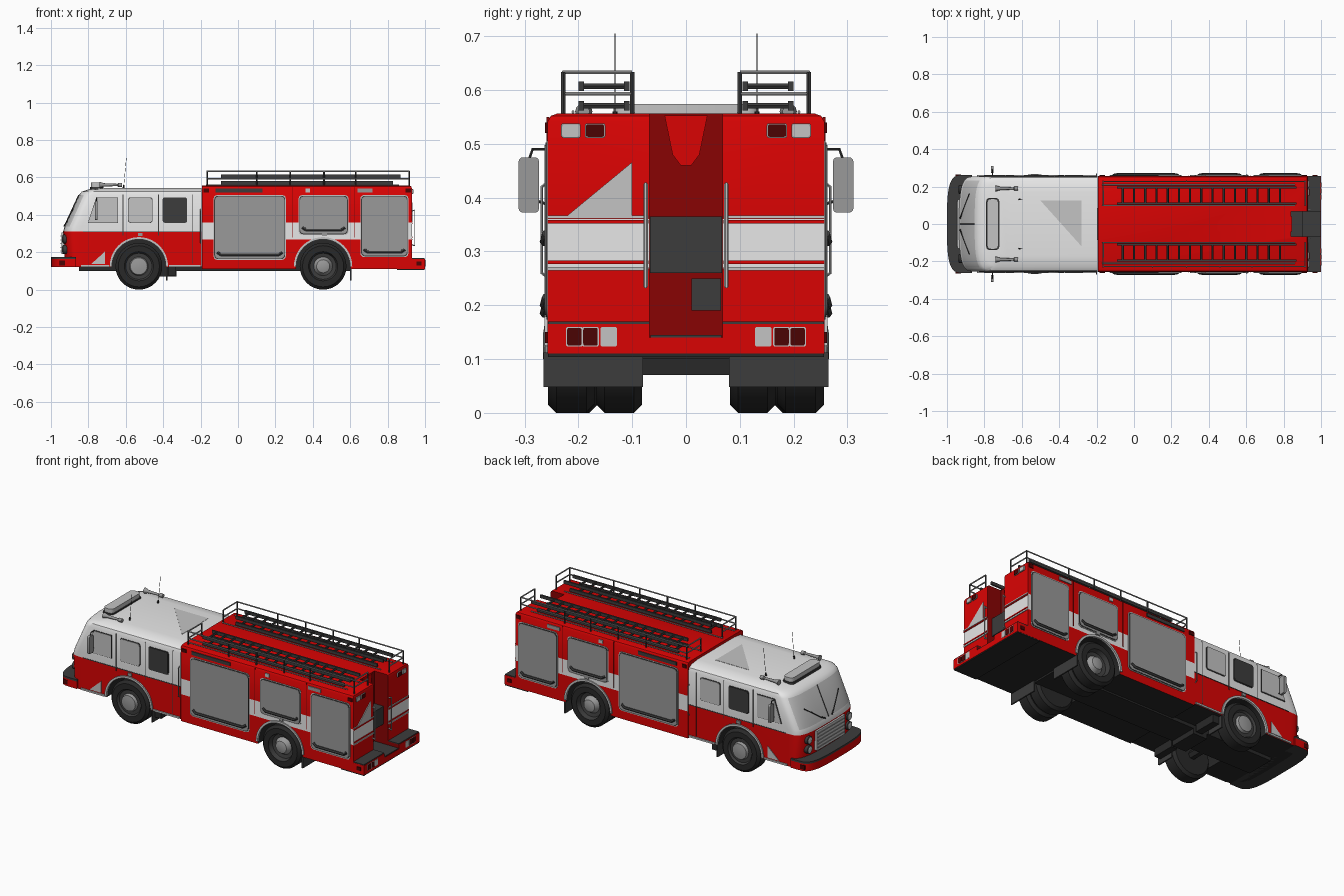
import bpy, bmesh, math

if "Cube" in bpy.data.objects:
    bpy.data.objects.remove(bpy.data.objects["Cube"])

def mat(name, r, g, b):
    m = bpy.data.materials.new(name)
    m.diffuse_color = (r, g, b, 1)
    m.use_nodes = True
    m.node_tree.nodes["Principled BSDF"].inputs["Base Color"].default_value = m.diffuse_color
    return m

RED = mat("fire red", 0.7, 0.001, 0.001)
WHITE = mat("white paint", 0.8, 0.8, 0.8)
SILVER = mat("silver", 0.55, 0.55, 0.55)
GREY = mat("steel grey", 0.32, 0.32, 0.32)
DARK = mat("dark grey", 0.045, 0.045, 0.045)
BLACK = mat("black rubber", 0.022, 0.022, 0.022)
MAROON = mat("dark red", 0.25, 0.001, 0.001)
LAMP = mat("red lamp", 0.07, 0.001, 0.001)

def finish(name, bm, mats):
    bmesh.ops.recalc_face_normals(bm, faces=bm.faces)
    me = bpy.data.meshes.new(name)
    bm.to_mesh(me)
    bm.free()
    for m in mats:
        me.materials.append(m)
    ob = bpy.data.objects.new(name, me)
    bpy.context.collection.objects.link(ob)
    return ob

def loft(name, rings, mats, rule):
    """Skin closed rings; rule(face centre, normal) gives the material index."""
    bm = bmesh.new()
    vs = [[bm.verts.new(p) for p in r] for r in rings]
    n = len(vs[0])
    for a, b in zip(vs, vs[1:]):
        for i in range(n):
            bm.faces.new((a[i], a[(i + 1) % n], b[(i + 1) % n], b[i]))
    bm.faces.new(vs[0])
    bm.faces.new(vs[-1])
    bmesh.ops.recalc_face_normals(bm, faces=bm.faces)
    bm.normal_update()
    for f in bm.faces:
        f.material_index = rule(f.calc_center_median(), f.normal)
    return finish(name, bm, mats)

def prism(name, pts, axis, a, b, m, mirror=False):
    """Extrude a 2D outline along x, y or z; optionally mirror across y."""
    place = {'x': lambda p, d, s: (d, p[0] * s, p[1]), 'y': lambda p, d, s: (p[0], d * s, p[1]),
             'z': lambda p, d, s: (p[0], p[1] * s, d)}[axis]
    bm = bmesh.new()
    for s in ((1, -1) if mirror else (1,)):
        lo, hi = [[bm.verts.new(place(p, d, s)) for p in pts] for d in (a, b)]
        bm.faces.new(lo)
        bm.faces.new(hi)
        for i in range(len(pts)):
            j = (i + 1) % len(pts)
            bm.faces.new((lo[i], lo[j], hi[j], hi[i]))
    return finish(name, bm, [m])

def rect(u0, u1, v0, v1, r=0):
    if not r:
        return [(u0, v0), (u1, v0), (u1, v1), (u0, v1)]
    out = []
    for k, (u, v) in enumerate([(u1 - r, v1 - r), (u0 + r, v1 - r), (u0 + r, v0 + r), (u1 - r, v0 + r)]):
        out += [(u + r * math.cos(t), v + r * math.sin(t)) for t in [(k + i / 3) * math.pi / 2 for i in range(4)]]
    return out

def box(name, x0, x1, y0, y1, z0, z1, m, mirror=False):
    return prism(name, rect(x0, x1, z0, z1), 'y', y0, y1, m, mirror)

def side(name, pts, m, y1=0.262):
    return prism(name, pts, 'y', 0.2535, y1, m, True)

def tube(name, paths, r, m, mirror=True):
    cu = bpy.data.curves.new(name, 'CURVE')
    cu.dimensions, cu.bevel_depth, cu.bevel_resolution, cu.use_fill_caps = '3D', r, 1, True
    for path in paths:
        for s in ((1, -1) if mirror else (1,)):
            sp = cu.splines.new('POLY')
            sp.points.add(len(path) - 1)
            for q, p in zip(sp.points, path):
                q.co = (p[0], p[1] * s, p[2], 1)
    cu.materials.append(m)
    bpy.context.collection.objects.link(bpy.data.objects.new(name, cu))

def lathe(name, prof, c, axis, mats, seg=32):
    """Revolve (radius, depth, material) points around x or y, mirrored across y."""
    bm = bmesh.new()
    for s in (1, -1):
        rings = []
        for r, d, _ in prof:
            ring = []
            for i in range(seg):
                t = 2 * math.pi * i / seg
                u, w = r * math.cos(t), r * math.sin(t)
                p = (c[0] + u, s * (c[1] + d), c[2] + w) if axis == 'y' else (c[0] + d, s * (c[1] + u), c[2] + w)
                ring.append(bm.verts.new(p))
            rings.append(ring)
        for k in range(len(prof) - 1):
            for i in range(seg):
                j = (i + 1) % seg
                bm.faces.new((rings[k][i], rings[k][j], rings[k + 1][j], rings[k + 1][i])).material_index = prof[k][2]
        bm.faces.new(rings[0]).material_index = prof[0][2]
        bm.faces.new(rings[-1]).material_index = prof[-1][2]
    return finish(name, bm, mats)

def cut(ob, cutter):
    md = ob.modifiers.new("cut", 'BOOLEAN')
    md.operation, md.solver, md.object, md.material_mode = 'DIFFERENCE', 'EXACT', cutter, 'TRANSFER'
    bpy.context.view_layer.objects.active = ob
    bpy.ops.object.modifier_apply(modifier=md.name)

def nose(z, x0, hy, x1, rx=0.09, n=3.5):
    """Plan outline with a softly bowed front."""
    pts = []
    for i in range(29):
        t = math.pi * (i / 28 - 0.5)
        s, k = math.sin(t), abs(math.cos(t))
        pts.append((x0 + rx * (1 - k ** (2 / n)), hy * math.copysign(abs(s) ** (2 / n), s), z))
    return pts + [(x1, hy, z), (x1, -hy, z)]

# Cab shell: red below, white above, glazed front
def cab_rule(c, n):
    if n.z < -0.9:
        return 3
    if 0.34 < c.z < 0.505 and c.x < -0.8 and abs(c.y) < 0.236 and n.x < -0.3:
        return 2
    return 0 if c.z < 0.31 else 1
cab = loft("cab", [nose(z, x, h, -0.195) for z, x, h in [
    (0.12, -0.925, 0.255), (0.31, -0.935, 0.255), (0.338, -0.927, 0.255), (0.505, -0.852, 0.255),
    (0.524, -0.835, 0.248), (0.536, -0.80, 0.228), (0.543, -0.74, 0.17)]], [RED, WHITE, SILVER, BLACK], cab_rule)

# Equipment body with white stripe
body = loft("rear_body", [[(x, y, z) for x, y in rect(-0.192, e, -h, h)] for z, h, e in [
    (0.11, 0.257, 0.93), (0.268, 0.257, 0.93), (0.36, 0.257, 0.93), (0.541, 0.257, 0.93),
    (0.552, 0.251, 0.926), (0.556, 0.24, 0.92)]], [RED, WHITE, BLACK],
    lambda c, n: 2 if n.z < -0.9 else int(0.268 < c.z < 0.36))
step = box("rear_step", 0.925, 1.0, -0.257, 0.257, 0.11, 0.165, RED)
box("rear_step_tread", 0.93, 0.998, 0.068, 0.256, 0.163, 0.17, DARK, True)
box("rear_step_underside", 0.85, 0.998, -0.256, 0.256, 0.104, 0.112, BLACK)

# Wheel arch and rear slot cut-outs
WX = (-0.53, 0.455)
for ob, x in zip((cab, body), WX):
    c = prism("arch_cutter", [(x + 0.146 * math.cos(t * math.pi / 20), 0.125 + 0.146 * math.sin(t * math.pi / 20))
                              for t in range(40)], 'y', 0.08, 0.3, BLACK, True)
    cut(ob, c)
    bpy.data.objects.remove(c)
slot = box("slot_cutter", 0.84, 1.2, -0.068, 0.068, 0.14, 0.8, MAROON)
cut(body, slot)
cut(step, slot)
bpy.data.objects.remove(slot)
box("slot_floor", 0.842, 0.998, -0.066, 0.066, 0.139, 0.145, DARK)
box("slot_locker", 0.838, 0.9, -0.067, 0.067, 0.26, 0.365, DARK)
box("slot_panel", 0.838, 0.848, 0.01, 0.065, 0.19, 0.25, DARK)
prism("slot_top_panel", [(-0.04, 0.553), (-0.025, 0.48), (-0.01, 0.46), (0.01, 0.46), (0.025, 0.48), (0.04, 0.553)],
      'x', 0.838, 0.846, RED)

# Wheels: single in front, paired at the back, with arch trims and flaps
def tyre(y0, y1):
    return [(0.07, y0, 0), (0.11, y0, 0), (0.125, y0 + 0.015, 0), (0.125, y1 - 0.015, 0), (0.11, y1, 0), (0.078, y1, 1)]
lathe("front_wheels", tyre(0.165, 0.256) + [(0.07, 0.245, 1), (0.05, 0.245, 2), (0.045, 0.262, 2), (0.02, 0.266, 2)],
      (WX[0], 0, 0.125), 'y', [BLACK, DARK, GREY])
lathe("rear_wheels_outer", tyre(0.17, 0.256) + [(0.07, 0.23, 1), (0.05, 0.225, 2), (0.035, 0.25, 2), (0.02, 0.255, 2)],
      (WX[1], 0, 0.125), 'y', [BLACK, DARK, GREY])
lathe("rear_wheels_inner", tyre(0.082, 0.166), (WX[1], 0, 0.125), 'y', [BLACK, BLACK])
for x in WX:
    arc = [math.pi * i / 20 for i in range(21)]
    side("arch_trim", [(x + 0.156 * math.cos(t), 0.125 + 0.156 * math.sin(t)) for t in arc] +
         [(x + 0.144 * math.cos(t), 0.125 + 0.144 * math.sin(t)) for t in reversed(arc)], SILVER, 0.263)
    side("arch_lamp", rect(x - 0.005, x + 0.02, 0.286, 0.303), GREY, 0.263)
    tube("axle", [[(x, 0, 0.125), (x, 0.2, 0.125)]], 0.025, BLACK)
box("rear_flaps", 0.60, 0.608, 0.08, 0.265, 0.048, 0.112, DARK, True)
box("front_flaps", -0.385, -0.377, 0.15, 0.255, 0.05, 0.122, DARK, True)
box("chassis", -0.85, 0.6, -0.085, 0.085, 0.1, 0.125, BLACK)
box("gearbox", -0.42, -0.33, -0.085, 0.085, 0.07, 0.125, BLACK)
box("side_tanks", -0.375, -0.335, 0.1, 0.235, 0.075, 0.125, BLACK, True)

# Front bumper, grille and headlamps
loft("bumper", [nose(z, -1, 0.262, -0.865) for z in (0.12, 0.163, 0.174)], [RED, DARK],
     lambda c, n: int(c.z > 0.163 or n.z < -0.9))
side("bumper_lamps", rect(-0.955, -0.925, 0.13, 0.155), LAMP, 0.2635)
box("grille", -0.945, -0.9, -0.13, 0.13, 0.19, 0.305, SILVER)
for i in range(5):
    box("grille_slot", -0.948, -0.94, -0.122, 0.122, 0.203 + i * 0.02, 0.209 + i * 0.02, GREY)
for z in (0.215, 0.27):
    lathe("headlamps", [(0.024, 0.05, 0), (0.024, 0, 0), (0.018, -0.004, 1), (0.008, -0.006, 1)],
          (-0.935, 0.185, z), 'x', [DARK, SILVER], 16)
tube("wipers", [[(-0.93, 0.03, 0.34), (-0.918, 0.06, 0.355), (-0.88, 0.16, 0.43)]], 0.004, BLACK)
tube("windshield_divider", [[(-0.93, 0, 0.338), (-0.853, 0, 0.505)]], 0.002, DARK, False)

# Cab side windows, seams, sills and reflective corner
def grow(pts, d):
    cx, cz = sum(p[0] for p in pts) / len(pts), sum(p[1] for p in pts) / len(pts)
    return [(x + math.copysign(d, x - cx), z + math.copysign(d, z - cz)) for x, z in pts]
for i, w in enumerate([[(-0.80, 0.36), (-0.645, 0.36), (-0.645, 0.49), (-0.755, 0.49)],
                       rect(-0.585, -0.46, 0.36, 0.49, 0.012), rect(-0.40, -0.275, 0.36, 0.49, 0.012)]):
    side("window_frame", grow(w, 0.003), DARK, 0.258)
    for s in (-1, 1):
        dark = (i, s) in ((1, 1), (2, -1))
        prism("window", w, 'y', s * 0.2535, s * 0.2605, DARK if dark else SILVER)
for x in (-0.615, -0.425, -0.245):
    side("door_seam", rect(x - 0.0015, x + 0.0015, 0.29 if x < -0.4 else 0.14, 0.51), DARK, 0.257)
side("waist_line", rect(-0.83, -0.195, 0.308, 0.312), DARK, 0.257)
for x0, x1 in ((-0.84, -0.69), (-0.37, -0.2)):
    side("cab_sill", rect(x0, x1, 0.122, 0.132), SILVER)
side("cab_reflector", [(-0.785, 0.137), (-0.71, 0.137), (-0.71, 0.205)], SILVER, 0.258)
tube("cab_handles", [[(-0.2, 0.255, 0.25), (-0.2, 0.268, 0.26), (-0.2, 0.268, 0.42), (-0.2, 0.255, 0.43)]], 0.003, GREY)

# Mirrors
prism("mirrors", rect(0.273, 0.311, 0.372, 0.475, 0.008), 'x', -0.765, -0.75, GREY, True)
tube("mirror_arms", [[(-0.757, 0.25, 0.49), (-0.757, 0.285, 0.49), (-0.757, 0.292, 0.47)],
                     [(-0.757, 0.25, 0.385), (-0.757, 0.28, 0.395)]], 0.003, DARK)

# Cab roof: light bar, horns, antennas, marker patch
prism("light_bar", rect(-0.785, -0.725, -0.135, 0.135, 0.02), 'z', 0.545, 0.574, SILVER)
prism("light_bar_base", rect(-0.79, -0.72, -0.14, 0.14, 0.02), 'z', 0.535, 0.55, DARK)
lathe("horns", [(0.016, -0.005, 0), (0.009, 0.02, 0), (0.006, 0.09, 0), (0.011, 0.095, 0), (0.011, 0.115, 0)],
      (-0.735, 0.19, 0.56), 'x', [GREY], 12)
tube("antennas", [[(-0.612, 0.132, 0.54), (-0.597, 0.132, 0.705)]], 0.001, BLACK)
tube("antenna_feet", [[(-0.613, 0.132, 0.535), (-0.611, 0.132, 0.56)]], 0.005, BLACK)
prism("roof_patch", [(-0.5, 0.125), (-0.28, 0.125), (-0.28, -0.12)], 'z', 0.54, 0.5445, SILVER)

# Roller doors with frames and grab bars
for x0, x1, z0 in ((-0.125, 0.25, 0.165), (0.33, 0.585, 0.298), (0.66, 0.905, 0.18)):
    side("door_frame", rect(x0 - 0.006, x1 + 0.006, z0 - 0.006, 0.506, 0.02), SILVER, 0.2595)
    side("door_gasket", rect(x0 - 0.002, x1 + 0.002, z0 - 0.002, 0.502, 0.02), DARK, 0.261)
    side("roller_door", rect(x0 + 0.002, x1 - 0.002, z0 + 0.002, 0.498, 0.02), GREY, 0.2625)
    tube("door_bar", [[(x0 + 0.015, 0.259, z0 + 0.035), (x0 + 0.035, 0.263, z0 + 0.02),
                       (x1 - 0.035, 0.263, z0 + 0.02), (x1 - 0.015, 0.259, z0 + 0.035)]], 0.009, DARK)
for x0, x1, m in ((-0.12, 0.13, DARK), (0.36, 0.385, SILVER), (0.64, 0.72, GREY)):
    side("door_lamp", rect(x0, x1, 0.52, 0.54), m)
for x in (-0.17, 0.91):
    side("corner_lamp", rect(x - 0.014, x + 0.014, 0.52, 0.54), LAMP)
side("step_lamp", rect(0.955, 0.98, 0.13, 0.15), LAMP)
for x in (0.29, 0.625):
    side("body_seam", rect(x - 0.0015, x + 0.0015, 0.28, 0.55), MAROON, 0.2595)

# Rear face: trim lines, lamps, reflector, grab rails
for z, m in ((0.268, SILVER), (0.28, RED), (0.355, RED), (0.364, SILVER)):
    box("rear_trim", 0.925, 0.934, 0.07, 0.257, z - 0.003, z + 0.003, m, True)
prism("rear_reflector", [(-0.22, 0.367), (-0.1, 0.367), (-0.1, 0.466)], 'x', 0.926, 0.934, SILVER)
for y0, y1, m in ((0.152, 0.186, LAMP), (0.198, 0.23, SILVER)):
    prism("rear_top_lamp_rim", rect(y0 - 0.002, y1 + 0.002, 0.511, 0.538, 0.004), 'x', 0.926, 0.935, GREY, True)
    prism("rear_top_lamps", rect(y0, y1, 0.513, 0.536, 0.004), 'x', 0.929, 0.937, m, True)
for y0, m in ((0.13, SILVER), (0.164, LAMP), (0.194, LAMP)):
    prism("rear_low_lamp_rim", rect(y0 - 0.002, y0 + 0.029, 0.123, 0.16, 0.004), 'x', 0.994, 1.001, SILVER, True)
    prism("rear_low_lamps", rect(y0, y0 + 0.027, 0.125, 0.158, 0.004), 'x', 0.995, 1.002, m, True)
tube("rear_grab_rails", [[(0.93, 0.075, 0.24), (0.945, 0.075, 0.235), (0.945, 0.075, 0.425), (0.93, 0.075, 0.42)]], 0.004, SILVER)

# Roof racks: rails, posts and ladders
tube("rack_rails", [[(-0.165, 0.1, z), (-0.165, 0.228, z), (0.915, 0.228, z), (0.915, 0.1, z)] for z in (0.593, 0.633)], 0.004, GREY)
tube("rack_posts", [[(x, y, 0.55), (x, y, 0.633)] for x, y in
     [(x, 0.228) for x in (-0.165, 0.1, 0.28, 0.46, 0.63, 0.915)] + [(-0.165, 0.1), (0.915, 0.1)]], 0.0045, DARK)
for y in (0.105, 0.19):
    box("ladder_lower_stringers", -0.09, 0.83, y, y + 0.01, 0.562, 0.58, DARK, True)
    box("ladder_upper_stringers", -0.09, 0.87, y, y + 0.01, 0.598, 0.616, DARK, True)
tube("ladder_rungs", [[(-0.06 + i * 0.06, 0.11, z), (-0.06 + i * 0.06, 0.195, z)] for i in range(15) for z in (0.571, 0.607)], 0.006, DARK)
tube("roof_edge_rails", [[(-0.17, y, 0.559), (0.86, y, 0.559)] for y in (0.098, 0.21)], 0.003, GREY)

# Convert tubes and smooth the curved surfaces
bpy.ops.object.select_all(action='SELECT')
bpy.context.view_layer.objects.active = cab
bpy.ops.object.convert(target='MESH')
bpy.ops.object.shade_smooth_by_angle(angle=math.radians(35))
